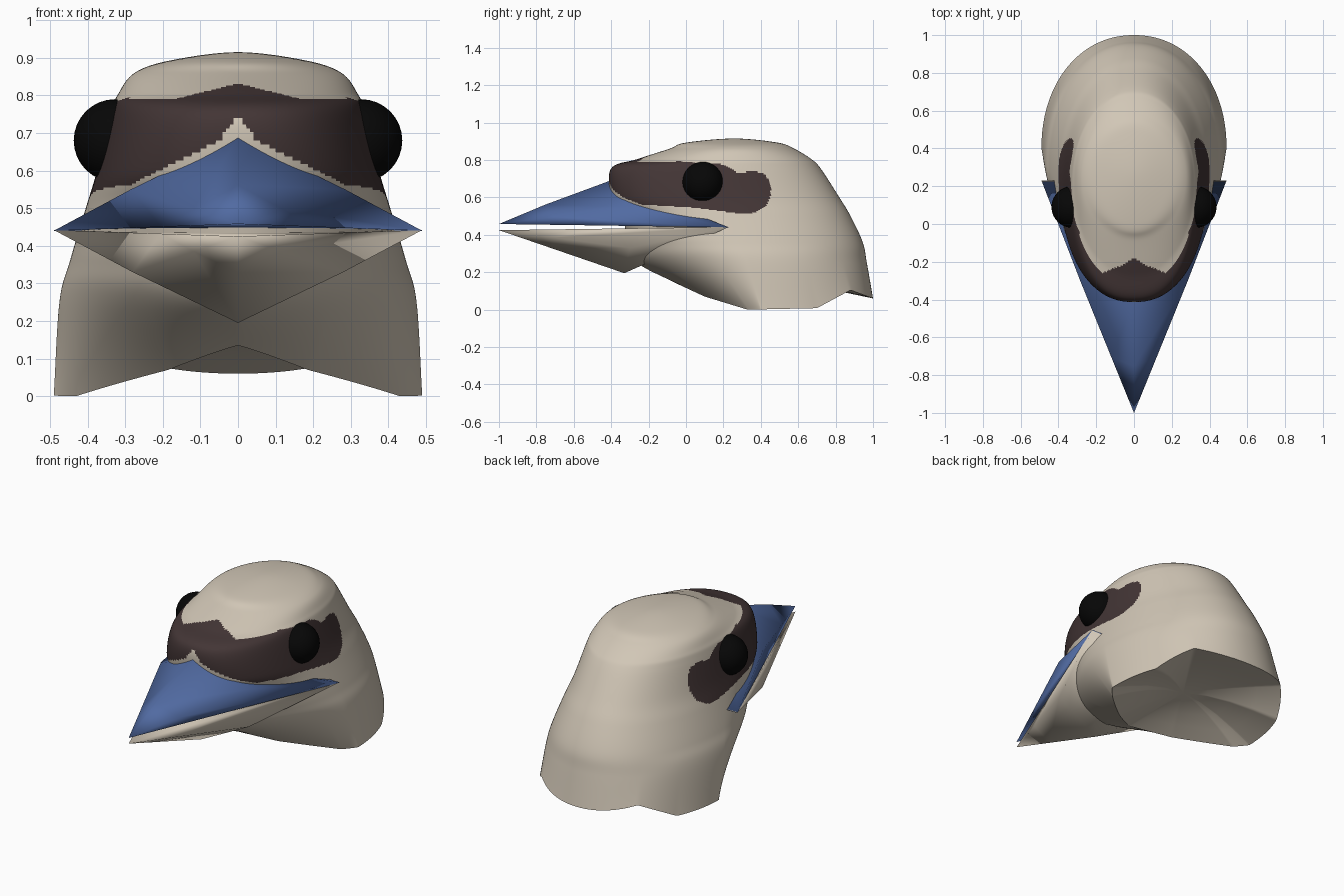
import bpy, bmesh, math
from mathutils import Vector

if "Cube" in bpy.data.objects:
    bpy.data.objects.remove(bpy.data.objects["Cube"])


def material(name, rgb):
    m = bpy.data.materials.new(name)
    m.diffuse_color = (*rgb, 1)
    m.use_nodes = True
    m.node_tree.nodes["Principled BSDF"].inputs["Base Color"].default_value = m.diffuse_color
    return m


cream = material("cream", (0.64, 0.57, 0.47))
brown = material("dark_brown", (0.056, 0.036, 0.036))
blue = material("slate_blue", (0.082, 0.145, 0.36))
black = material("black", (0.002, 0.002, 0.002))


def make_object(name, bm, mats):
    for f in bm.faces:
        f.smooth = True
    mesh = bpy.data.meshes.new(name)
    bm.to_mesh(mesh)
    bm.free()
    for m in mats:
        mesh.materials.append(m)
    ob = bpy.data.objects.new(name, mesh)
    bpy.context.collection.objects.link(ob)
    return ob


def lerp_table(table, v):
    for (a, fa), (b, fb) in zip(table, table[1:]):
        if v <= b:
            return fa + (fb - fa) * max(0, (v - a) / (b - a))
    return table[-1][1]


# Head rings: height, front y, widest y, back y, half width, front and back roundness
RINGS = [
    (0.893, 0.00, 0.26, 0.49, 0.18, 2.0, 2.0),
    (0.860, -0.09, 0.25, 0.58, 0.275, 2.0, 2.0),
    (0.805, -0.26, 0.22, 0.67, 0.318, 2.1, 2.1),
    (0.755, -0.40, 0.20, 0.72, 0.338, 2.3, 2.1),
    (0.600, -0.40, 0.20, 0.82, 0.375, 2.4, 2.1),
    (0.500, -0.34, 0.24, 0.88, 0.405, 2.2, 2.1),
    (0.360, -0.31, 0.29, 0.945, 0.447, 1.9, 2.1),
    (0.250, -0.26, 0.33, 0.967, 0.475, 1.6, 2.1),
    (0.000, -0.04, 0.40, 1.00, 0.49, 1.1, 2.1),
]
# Height of the neck rim along y
RIM = [(-0.04, 0.135), (0.10, 0.07), (0.33, 0.0), (0.70, 0.008),
       (0.88, 0.105), (1.0, 0.06)]
# Eye stripe outline in y, z
STRIPE = [(-0.6, 0.83), (-0.16, 0.835), (-0.09, 0.80), (0.05, 0.785), (0.18, 0.78),
          (0.23, 0.76), (0.27, 0.735), (0.32, 0.735), (0.37, 0.742), (0.42, 0.725),
          (0.45, 0.68), (0.455, 0.62), (0.43, 0.56), (0.385, 0.525), (0.32, 0.51),
          (0.20, 0.525), (0.05, 0.545), (-0.2, 0.56), (-0.6, 0.57)]


def ring_point(ring, a):
    z, yf, yc, yb, hw, n, nb = ring
    s, c = math.sin(a), math.cos(a)
    if c > 0:
        n = nb
    x = math.copysign(hw * abs(s) ** (2 / n), s)
    y = yc + (yb - yc if c > 0 else yf - yc) * abs(c) ** (2 / n)
    return Vector((x, y, z if z > 0 else lerp_table(RIM, y)))


def spline(pts, steps):
    start = 2 * pts[0] - pts[1]
    start.z = pts[1].z          # keeps the crown rounded
    p = [start] + pts + [2 * pts[-1] - pts[-2]]
    out = []
    for i in range(1, len(p) - 2):
        a, b, c, d = p[i - 1:i + 3]
        for k in range(steps):
            t = k / steps
            out.append(0.5 * (2 * b + (c - a) * t + (2 * a - 5 * b + 4 * c - d) * t * t
                              + (3 * b - a - 3 * c + d) * t ** 3))
    return out + [pts[-1]]


def inside(poly, y, z):
    hit = False
    for (y0, z0), (y1, z1) in zip(poly, poly[1:] + poly[:1]):
        if (z0 > z) != (z1 > z) and y < y0 + (z - z0) * (y1 - y0) / (z1 - z0):
            hit = not hit
    return hit


def is_stripe(c):
    x = abs(c.x)
    if c.y < -0.05:
        # peaked brow line and a small pale notch above the beak
        if c.z > max(0.79, 0.832 - 0.25 * x):
            return False
        if c.y < -0.2 and c.z < 0.75 - min(1.4 * x, 0.045 + 0.5 * x):
            return False
    return inside(STRIPE, c.y, c.z)


# Head shell
SEG, STEPS = 320, 16
bm = bmesh.new()
top = bm.verts.new((0, 0.26, 0.915))
columns, rim = [], []
for i in range(SEG):
    pts = [ring_point(r, 2 * math.pi * i / SEG) for r in RINGS]
    columns.append([bm.verts.new(p) for p in spline([top.co.copy()] + pts, STEPS)[1:]])
    rim.append(pts[-1])
for i in range(SEG):
    a, b = columns[i], columns[(i + 1) % SEG]
    bm.faces.new((top, b[0], a[0]))
    for j in range(len(a) - 1):
        bm.faces.new((a[j], b[j], b[j + 1], a[j + 1]))
bm.normal_update()
if sum(f.normal.z * f.calc_area() for f in bm.faces) < 0:
    bmesh.ops.reverse_faces(bm, faces=bm.faces)
for f in bm.faces:
    f.material_index = int(is_stripe(f.calc_center_median()))
make_object("head", bm, [cream, brown])

# Hollowed underside of the neck
bm = bmesh.new()
centre = Vector((0, 0.42, 0.14))
mid = bm.verts.new(centre)
loops = []
for t in (0.0, 0.25, 0.5, 0.75):
    loops.append([bm.verts.new((*p.lerp(centre, t).xy,
                                p.z + (centre.z - p.z) * math.sin(t * math.pi / 2)))
                  for p in rim])
for i in range(SEG):
    k = (i + 1) % SEG
    for r, s in zip(loops, loops[1:]):
        bm.faces.new((r[i], r[k], s[k], s[i]))
    bm.faces.new((loops[-1][i], loops[-1][k], mid))
bm.normal_update()
if sum(f.normal.z * f.calc_area() for f in bm.faces) > 0:
    bmesh.ops.reverse_faces(bm, faces=bm.faces)
make_object("neck_underside", bm, [cream])


# Beak halves: closed wedges from the tip to a five-point back edge
def beak(name, tip, ridge, side, corner, mat, bulge):
    mirror = lambda p: (-p[0], p[1], p[2])
    back = [Vector(p) for p in (mirror(corner), mirror(side), ridge, side, corner)]
    tip = Vector(tip)
    bm = bmesh.new()
    apex = bm.verts.new(tip)
    rows = []
    for t in (0.42, 1.0):
        row = [tip.lerp(p, t) for p in back]
        row[2].z += bulge * (1 - t)
        rows.append([bm.verts.new(p) for p in row])
    r, s = rows
    for k in range(5):
        n = (k + 1) % 5
        bm.faces.new((apex, r[k], r[n]))
        bm.faces.new((r[k], s[k], s[n], r[n]))
    for tri in ((0, 1, 2), (0, 2, 4), (4, 2, 3)):
        bm.faces.new([s[k] for k in tri])
    bmesh.ops.recalc_face_normals(bm, faces=bm.faces)
    make_object(name, bm, [mat])


beak("upper_beak", (0, -1, 0.458), (0, -0.41, 0.688), (0.285, -0.30, 0.55),
     (0.49, 0.23, 0.44), blue, 0.012)
beak("lower_beak", (0, -1, 0.425), (0, -0.33, 0.195), (0.28, -0.30, 0.33),
     (0.49, 0.23, 0.442), cream, 0.0)

# Eyes
for sign, label in ((-1, "left"), (1, "right")):
    bm = bmesh.new()
    bmesh.ops.create_uvsphere(bm, u_segments=32, v_segments=16, radius=0.11)
    ob = make_object(label + "_eye", bm, [black])
    ob.location = (sign * 0.327, 0.09, 0.68)
